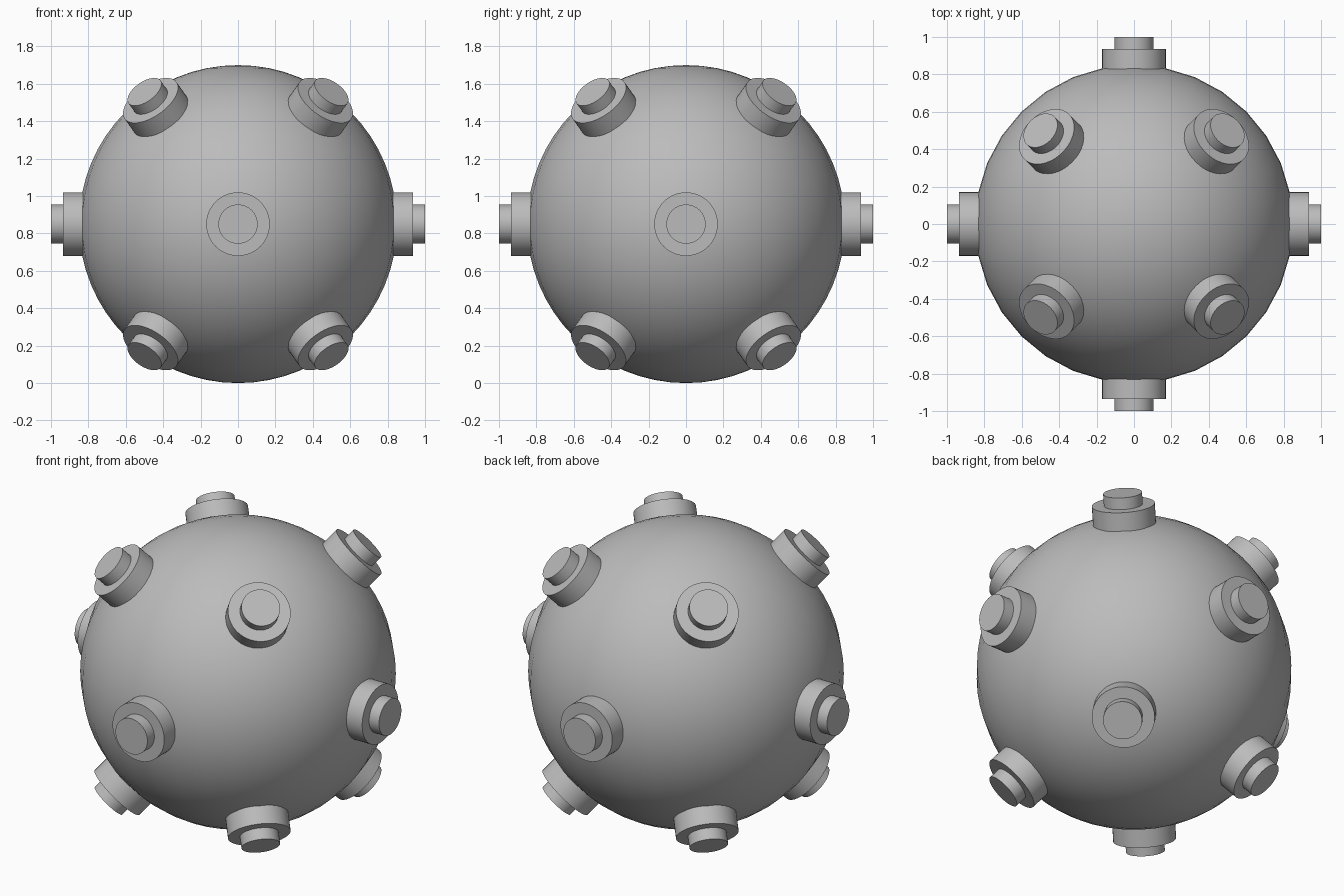
import bpy, math
from mathutils import Vector

cube = bpy.data.objects.get("Cube")
if cube:
    bpy.data.objects.remove(cube, do_unlink=True)

grey = bpy.data.materials.new("plain_grey")
grey.use_nodes = True
colour = (0.5, 0.5, 0.5, 1)
grey.diffuse_color = colour
grey.node_tree.nodes["Principled BSDF"].inputs["Base Color"].default_value = colour

CENTRE = Vector((0, 0, 0.85))


def finish(name):
    ob = bpy.context.object
    ob.name = name
    ob.data.materials.append(grey)
    bpy.ops.object.shade_smooth_by_angle(angle=math.radians(35))


def disc(name, direction, radius, inner, outer):
    """Cylinder lying along a direction, between two distances from the centre."""
    bpy.ops.mesh.primitive_cylinder_add(
        vertices=48, radius=radius, depth=outer - inner,
        location=CENTRE + direction * (inner + outer) / 2,
        rotation=direction.to_track_quat('Z', 'Y').to_euler())
    finish(name)


# Round body
bpy.ops.mesh.primitive_uv_sphere_add(segments=32, ring_count=32, radius=0.85, location=CENTRE)
finish("body_sphere")

# Stepped studs: four round the middle, four above and four below between them
for row, elevation, start in (("middle", 0, 0), ("upper", 45, 45), ("lower", -45, 45)):
    for i in range(4):
        e, a = math.radians(elevation), math.radians(start + 90 * i)
        d = Vector((math.cos(e) * math.cos(a), math.cos(e) * math.sin(a), math.sin(e)))
        disc(f"{row}_stud_base_{i + 1}", d, 0.17, 0.78, 0.935)
        disc(f"{row}_stud_cap_{i + 1}", d, 0.105, 0.9, 1.0)
